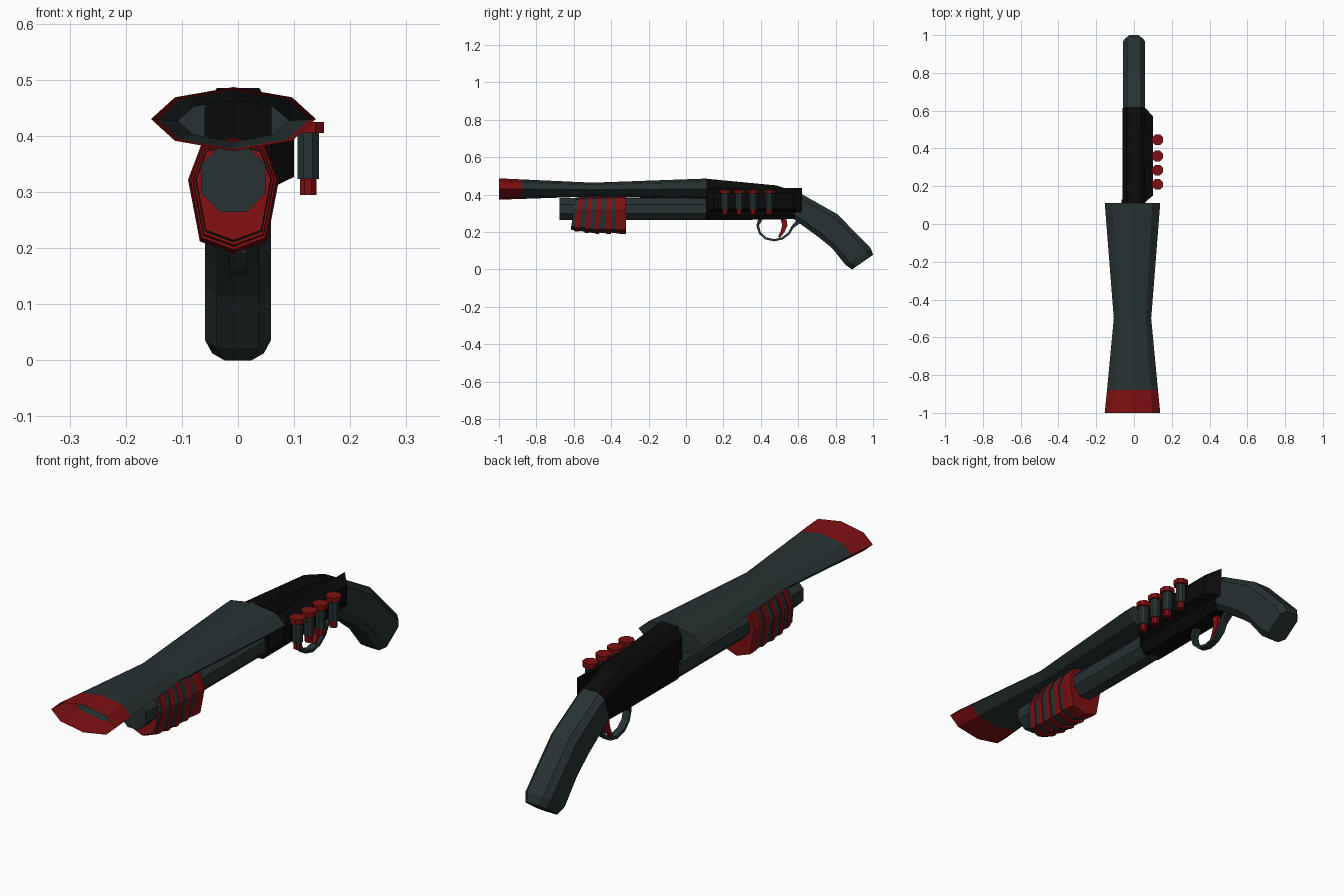
import bpy, bmesh, math
from mathutils import Vector

if "Cube" in bpy.data.objects:
    bpy.data.objects.remove(bpy.data.objects["Cube"])


def material(name, rgb):
    m = bpy.data.materials.new(name)
    m.diffuse_color = (*rgb, 1)
    m.use_nodes = True
    m.node_tree.nodes["Principled BSDF"].inputs["Base Color"].default_value = m.diffuse_color
    return m


SLATE = material("slate", (0.020, 0.032, 0.032))
RED = material("deep red", (0.21, 0.005, 0.006))
BLACK = material("near black", (0.003, 0.003, 0.003))
CX = -0.008  # barrel and pump axis


def loft(name, rings, mats, cap_start=True, cap_end=True, rule=None):
    """Skin a list of equal-length point rings; rule(face centre, normal) picks the material."""
    bm = bmesh.new()
    loops = [[bm.verts.new(p) for p in r] for r in rings]
    n = len(loops[0])
    for a, b in zip(loops, loops[1:]):
        for i in range(n):
            bm.faces.new((a[i], a[(i + 1) % n], b[(i + 1) % n], b[i]))
    if cap_start:
        bm.faces.new(loops[0][::-1])
    if cap_end:
        bm.faces.new(loops[-1])
    bmesh.ops.recalc_face_normals(bm, faces=bm.faces[:])
    if rule:
        for f in bm.faces:
            f.material_index = rule(f.calc_center_median(), f.normal)
    me = bpy.data.meshes.new(name)
    bm.to_mesh(me)
    bm.free()
    for m in mats:
        me.materials.append(m)
    ob = bpy.data.objects.new(name, me)
    bpy.context.collection.objects.link(ob)
    return ob


def body_ring(top, bottom, w, cx=0.022, cv=0.16):
    """Chamfered rectangle standing between two (y, z) points, half width w."""
    t, b = Vector((0, *top)), Vector((0, *bottom))
    shape = [(-w + cx, 0), (w - cx, 0), (w, cv), (w, 1 - cv),
             (w - cx, 1), (-w + cx, 1), (-w, 1 - cv), (-w, cv)]
    return [t.lerp(b, f) + Vector((x, 0, 0)) for x, f in shape]


def circle(r, n, z, x, y):
    return [(x + r * math.cos(math.tau * (i + .5) / n),
             y + r * math.sin(math.tau * (i + .5) / n), z) for i in range(n)]


# Flared barrel: open sheet at the muzzle, closed at the back, red muzzle band
octa = [(1, 0), (.71, .68), (0, 1), (-.71, .68), (-1, 0), (-.71, -.68), (0, -1), (.71, -.68)]
stations = [(-1, .147, .43, .057), (-.88, .135, .4293, .0522),
            (-.5, .099, .427, .037), (.112, .147, .43, .056)]
loft("barrel", [[(CX + w * u, y, c + h * v) for u, v in octa] for y, w, c, h in stations],
     [SLATE, RED], cap_start=False, rule=lambda c, n: int(c.y < -.88))

# Magazine tube under the barrel
loft("magazine_tube", [[(CX + p[0], y, .323 + p[1]) for p in circle(.063, 8, 0, 0, 0)]
                       for y in (-.675, .13)], [SLATE])

# Pump grip: slanted slabs in alternating colours, rear slab wider
section = [(0, .397), (.058, .383), (.081, .322), (.06, .212),
           (0, .19), (-.06, .212), (-.081, .322), (-.058, .383)]
cuts = [0, .06, .16, .25, .34, .43, .52, .62, .73, .80, 1]


def pump_ring(t, s):
    ring = []
    for x, z in section:
        z = .323 + (z - .323) * s
        front = -.59 - .03 * (.385 - z) / .195
        ring.append((CX + x * s, front + (-.32 - front) * t, z))
    return ring


for i, (a, b) in enumerate(zip(cuts, cuts[1:])):
    red = i % 2 == 1
    s = .80 + .2 * min(1, (a + .22) / .6)
    s += .015 if red else -.03
    s = min(s, 1)
    # the front slab is grey around the side with a red front face
    loft(f"pump_slab_{i + 1}", [pump_ring(a, s * .97), pump_ring((a + b) / 2, s), pump_ring(b, s)],
         [RED if red else SLATE, RED], rule=lambda c, n, i=i: int(i == 0 and n.y < -.8))

# Receiver and grip share the slanted joint section
joint = ((.62, .402), (.575, .270))
loft("receiver", [body_ring((.108, .485), (.108, .265), .06),
                  body_ring((.485, .449), (.45, .266), .06),
                  body_ring(*joint, .06)], [BLACK])
loft("grip", [body_ring(*joint, .058),
              body_ring((.81, .295), (.71, .172), .059),
              body_ring((.90, .203), (.78, .115), .059),
              body_ring((.988, .113), (.855, .022), .059),
              body_ring((1.0, .078), (.888, .0), .046)], [SLATE])

# Tapered shell holder on the right side of the receiver
loft("shell_holder", [[(x, y0, z0), (x, y1, z0), (x, y1, z1), (x, y0, z1)]
                      for x, y0, y1, z0, z1 in ((.055, .112, .62, .305, .435),
                                                (.10, .15, .57, .327, .41))], [BLACK])

# Four shells: slate case, red head and red tip
for i, y in enumerate((.21, .285, .36, .446)):
    for part, r, z0, z1, m in (("head", .031, .405, .425, RED), ("case", .021, .323, .406, SLATE),
                               ("tip", .016, .295, .324, RED)):
        loft(f"shell_{part}_{i + 1}", [circle(r, 8, z, .125, y) for z in (z0, z1)], [m])


def strip(name, path, w, mat):
    """Flat strap of half width w along (y, z, half thickness) points."""
    pts = [Vector((y, z)) for y, z, _ in path]
    rings = []
    for i, p in enumerate(pts):
        d = (pts[min(i + 1, len(pts) - 1)] - pts[max(i - 1, 0)]).normalized()
        n = Vector((-d.y, d.x)) * path[i][2]
        rings.append([(s * w, *(p + n * k)) for s, k in ((-1, -1), (1, -1), (1, 1), (-1, 1))])
    return loft(name, rings, [mat])


# Trigger guard and trigger
strip("trigger_guard", [(.40, .275, .012), (.383, .235, .007), (.395, .195, .006), (.425, .167, .006),
                        (.47, .156, .006), (.515, .166, .006), (.55, .192, .006),
                        (.568, .225, .007), (.60, .255, .012)], .015, SLATE)
strip("trigger", [(.52, .28, .016), (.528, .235, .014), (.515, .20, .010), (.497, .172, .005)],
      .009, RED)
